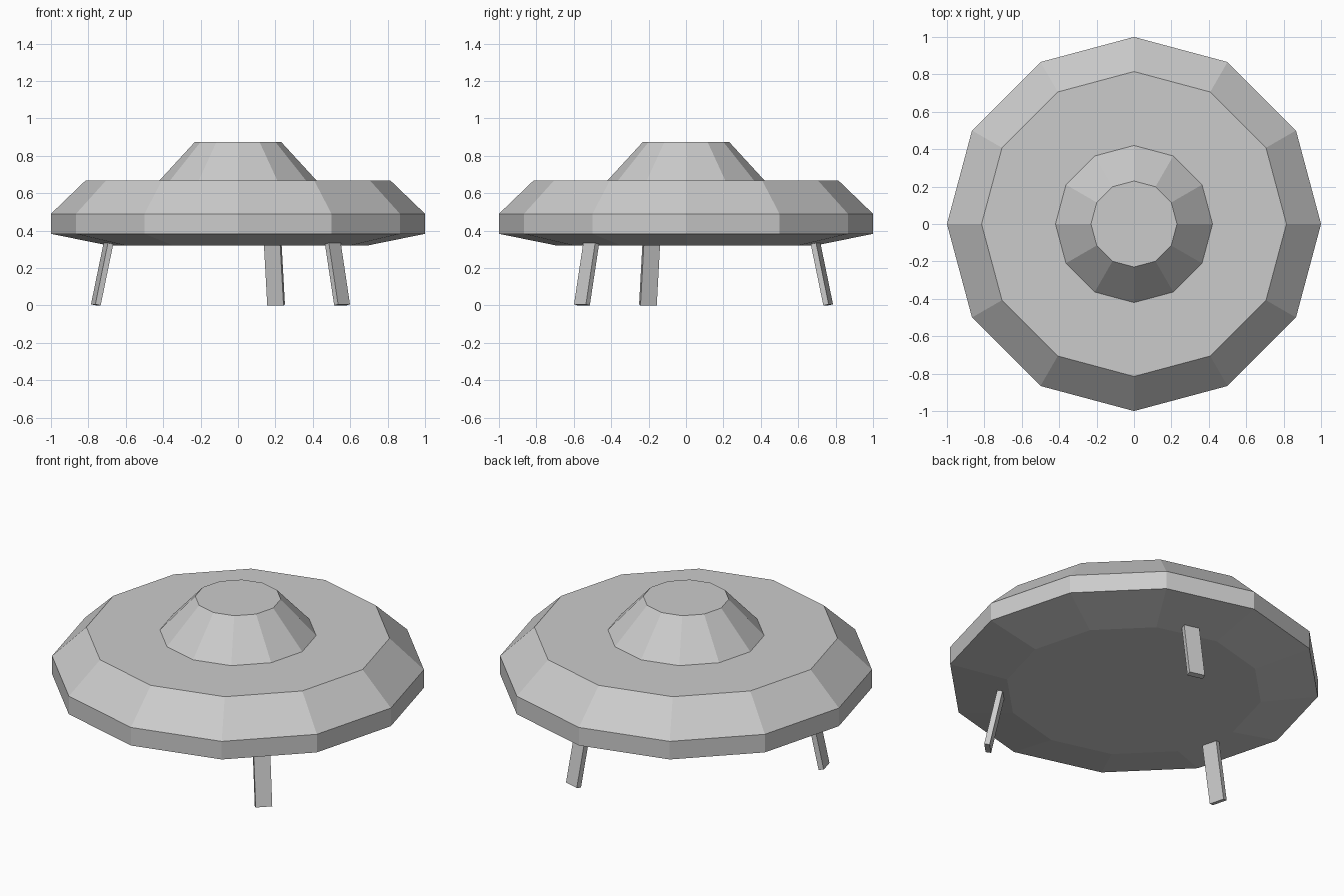
import bpy, bmesh
from math import radians, cos, sin, pi
from mathutils import Matrix

if "Cube" in bpy.data.objects:
    bpy.data.objects.remove(bpy.data.objects["Cube"])

SIDES = 12


def make_object(name, bm):
    bmesh.ops.recalc_face_normals(bm, faces=bm.faces)
    mesh = bpy.data.meshes.new(name)
    bm.to_mesh(mesh)
    bm.free()
    obj = bpy.data.objects.new(name, mesh)
    bpy.context.collection.objects.link(obj)
    return obj


def lathe(name, profile):
    """Faceted solid of revolution from (radius, height) rings, capped at both ends."""
    bm = bmesh.new()
    rings = [[bm.verts.new((r * cos(2 * pi * i / SIDES), r * sin(2 * pi * i / SIDES), z))
              for i in range(SIDES)] for r, z in profile]
    for low, high in zip(rings, rings[1:]):
        for i in range(SIDES):
            j = (i + 1) % SIDES
            bm.faces.new((low[i], low[j], high[j], high[i]))
    bm.faces.new(rings[0])
    bm.faces.new(rings[-1])
    return make_object(name, bm)


def leg(name, angle, thick=0.03, width=0.09, length=0.36, tilt=12):
    """Flat strut whose foot splays outwards; its top is sunk into the hull."""
    bm = bmesh.new()
    bmesh.ops.create_cube(bm, size=1)
    bm.transform(Matrix.Rotation(radians(angle), 4, 'Z')
                 @ Matrix.Translation((0.787, 0, 0.003))
                 @ Matrix.Rotation(radians(-tilt), 4, 'Y')
                 @ Matrix.Translation((0, 0, length / 2))
                 @ Matrix.Diagonal((thick, width, length, 1)))
    return make_object(name, bm)


# Saucer hull with the cabin dome in one continuous profile
lathe("saucer_hull", [(0.69, 0.32), (1.0, 0.383), (1.0, 0.49), (0.815, 0.668),
                      (0.42, 0.668), (0.23, 0.875)])

# Three landing legs, evenly spaced
for n, a in enumerate((75, 195, 315), 1):
    leg(f"landing_leg_{n}", a)
